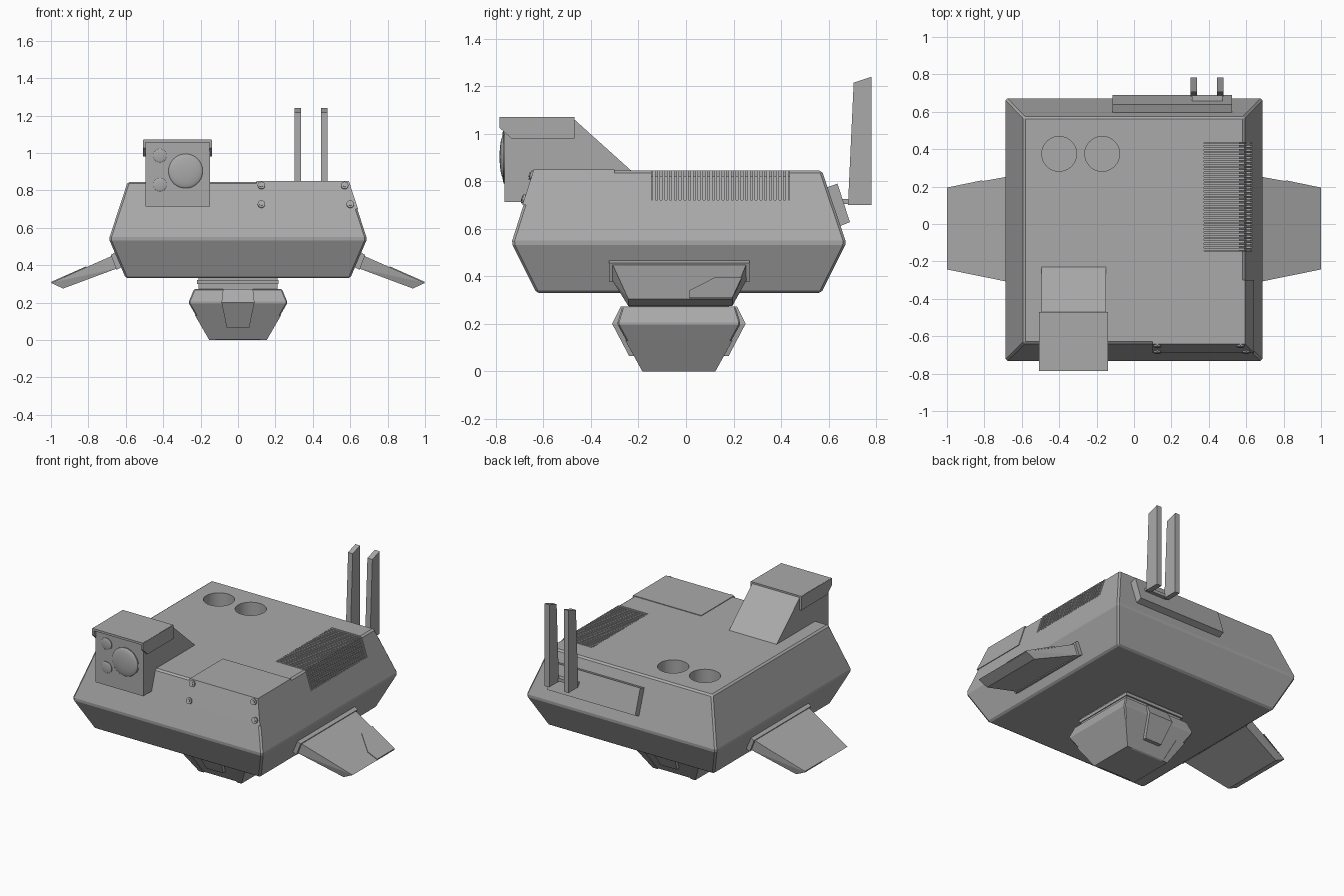
import bpy
import bmesh
from mathutils import Vector

if "Cube" in bpy.data.objects:
    bpy.data.objects.remove(bpy.data.objects["Cube"])

grey = bpy.data.materials.new("hull grey")
colour = (0.4, 0.4, 0.4, 1)
grey.diffuse_color = colour
grey.use_nodes = True
grey.node_tree.nodes["Principled BSDF"].inputs["Base Color"].default_value = colour


def finish(name, bm, smooth=False):
    bmesh.ops.recalc_face_normals(bm, faces=bm.faces)
    mesh = bpy.data.meshes.new(name)
    bm.to_mesh(mesh)
    bm.free()
    mesh.materials.append(grey)
    if smooth:
        mesh.shade_smooth()
    obj = bpy.data.objects.new(name, mesh)
    bpy.context.collection.objects.link(obj)
    return obj


def solid(name, points):
    """Convex solid around the given corners."""
    bm = bmesh.new()
    for p in points:
        bm.verts.new(p)
    bmesh.ops.convex_hull(bm, input=bm.verts)
    bmesh.ops.dissolve_limit(bm, angle_limit=0.01, verts=bm.verts, edges=bm.edges)
    return finish(name, bm)


def loft(name, rings):
    """Stack of rectangles given as z, x0, x1, y0, y1."""
    return solid(name, [(x, y, z) for z, x0, x1, y0, y1 in rings
                        for x in (x0, x1) for y in (y0, y1)])


def box(name, x0, x1, y0, y1, z0, z1):
    return loft(name, [(z0, x0, x1, y0, y1), (z1, x0, x1, y0, y1)])


def extrude(name, profile, axis, spans):
    """Closed profile swept along x (profile is y, z) or y (profile is x, z)."""
    bm = bmesh.new()
    for a, b in spans:
        place = lambda p, t: (t, *p) if axis == "x" else (p[0], t, p[1])
        lo = [bm.verts.new(place(p, a)) for p in profile]
        hi = [bm.verts.new(place(p, b)) for p in profile]
        bm.faces.new(lo)
        bm.faces.new(hi[::-1])
        for i in range(len(lo)):
            j = (i + 1) % len(lo)
            bm.faces.new((lo[i], lo[j], hi[j], hi[i]))
    return finish(name, bm)


def disc(name, centre, direction, radius, height, segments=48):
    bm = bmesh.new()
    bmesh.ops.create_cone(bm, cap_ends=True, segments=segments, radius1=radius,
                          radius2=radius, depth=height)
    obj = finish(name, bm)
    obj.rotation_euler = Vector(direction).to_track_quat("Z", "Y").to_euler()
    obj.location = centre
    return obj


def dome(name, centre, radius, bulge):
    bm = bmesh.new()
    bmesh.ops.create_uvsphere(bm, u_segments=40, v_segments=20, radius=radius)
    obj = finish(name, bm, smooth=True)
    obj.scale = (1, bulge / radius, 1)
    obj.location = centre
    return obj


def apply_all(obj):
    with bpy.context.temp_override(object=obj, active_object=obj, selected_objects=[obj]):
        for m in list(obj.modifiers):
            bpy.ops.object.modifier_apply(modifier=m.name)


def bevel(obj, width):
    m = obj.modifiers.new("Bevel", "BEVEL")
    m.width, m.segments = width, 1


def cut(obj, cutter):
    m = obj.modifiers.new("Cut", "BOOLEAN")
    m.operation, m.object, m.solver = "DIFFERENCE", cutter, "EXACT"
    cutter.hide_render = True


# Main hull with bevelled edges, two round wells and a vent recess
hull = loft("hull", [(0.33, -0.6, 0.6, -0.63, 0.57),
                     (0.54, -0.69, 0.69, -0.735, 0.675),
                     (0.845, -0.59, 0.59, -0.638, 0.572)])
bevel(hull, 0.01)
cutters = [disc("well_cutter", (x, 0.375, 0.845), (0, 0, 1), 0.093, 0.3) for x in (-0.4, -0.17)]
cutters.append(extrude("vent_cutter", [(0.375, 0.9), (0.375, 0.82), (0.565, 0.82),
                                       (0.6, 0.72), (0.7, 0.72), (0.7, 0.9)],
                       "y", [(-0.145, 0.435)]))
for c in cutters:
    cut(hull, c)
bpy.context.view_layer.update()
apply_all(hull)
for c in cutters:
    bpy.data.objects.remove(c)

# Vent slats wrapping over the left shoulder
count = 29
pitch = 0.58 / count
extrude("vent_slats", [(0.37, 0.845), (0.59, 0.845), (0.631, 0.72), (0.6, 0.715),
                       (0.562, 0.815), (0.37, 0.815)], "y",
        [(-0.145 + pitch * (i + 0.2), -0.145 + pitch * (i + 0.8)) for i in range(count)])

# Front corner access panel and its bolts
loft("access_panel", [(0.70, 0.1, 0.642, -0.689, -0.3), (0.849, 0.1, 0.593, -0.641, -0.3)])
slope = (0, -0.305, 0.1)
for x, z in ((0.125, 0.825), (0.57, 0.825), (0.125, 0.725), (0.6, 0.725)):
    y = -0.643 - (0.845 - z) * 0.32
    disc("panel_bolt", (x, y, z), slope, 0.02, 0.016, 16)
    disc("bolt_socket", (x, y, z), slope, 0.011, 0.024, 6)

# Sensor housing, hood and lenses
extrude("sensor_housing", [(-0.765, 0.713), (-0.765, 1.06), (-0.47, 1.06),
                           (-0.22, 0.835), (-0.6, 0.8), (-0.68, 0.713)], "x", [(-0.495, -0.15)])
extrude("hood_sides", [(-0.785, 1.07), (-0.47, 1.07), (-0.47, 0.98),
                       (-0.735, 0.98), (-0.785, 1.025)], "x",
        [(-0.507, -0.494), (-0.152, -0.139)])
box("hood_top", -0.505, -0.141, -0.785, -0.47, 1.057, 1.071)
for name, x, z, r, bulge in (("main_lens", -0.28, 0.903, 0.092, 0.018),
                             ("upper_lens", -0.417, 0.985, 0.036, 0.006),
                             ("lower_lens", -0.417, 0.83, 0.036, 0.006)):
    disc(name + "_rim", (x, -0.765, z), (0, -1, 0), r + 0.004, 0.006)
    dome(name, (x, -0.767, z), r, bulge)

# Rear plate and twin aerials
plate = extrude("rear_plate", [(0.595, 0.775), (0.638, 0.79), (0.69, 0.628), (0.645, 0.61)],
                "x", [(-0.115, 0.525)])
extrude("aerials", [(0.682, 0.70), (0.706, 1.215), (0.782, 1.24), (0.782, 0.70)],
        "x", [(0.303, 0.337), (0.443, 0.479)])
box("aerial_bracket", 0.31, 0.472, 0.64, 0.69, 0.705, 0.725)

# Wings with root collar and a raised tip panel, one per side
for side, s in (("left", 1), ("right", -1)):
    solid(side + "_wing_root", [(s * x, y, z) for x, z in ((0.6, 0.4), (0.635, 0.48),
                                                           (0.68, 0.455), (0.65, 0.375))
                                for y in (-0.325, 0.268)])
    wing = [(s * x, y, z) for x, z in ((0.66, 0.456), (0.64, 0.385)) for y in (-0.312, 0.256)]
    wing += [(s * x, y, z) for x, z in ((1.0, 0.305), (0.935, 0.275)) for y in (-0.243, 0.195)]
    solid(side + "_wing", wing)
    outline = [(0.81, 0.234), (0.81, 0.12), (0.93, 0.015), (0.998, 0.015), (0.998, 0.195)]
    solid(side + "_wing_tip_panel", [(s * x, y, 0.305 + (1 - x) * 0.444 + dz)
                                     for x, y in outline for dz in (-0.003, 0.005)])

# Neck and turret under the hull
box("turret_neck", -0.21, 0.21, -0.24, 0.18, 0.26, 0.335)
box("neck_collar", -0.22, 0.216, -0.25, 0.19, 0.3, 0.32)
turret = loft("turret", [(0, -0.15, 0.15, -0.18, 0.12),
                         (0.2, -0.265, 0.265, -0.29, 0.23),
                         (0.272, -0.235, 0.235, -0.268, 0.208)])
bevel(turret, 0.006)
apply_all(turret)

# Raised blocks on the turret front and back
for name, s in (("turret_front_block", -1), ("turret_back_block", 1)):
    block = [(0.272, 0.08, 0.245), (0.2, 0.088, 0.281), (0.065, 0.06, 0.21)]
    solid(name, [(x, -0.03 + s * y, z) for z, w, d in block
                 for x in (-w, w) for y in (d, 0.12)])

# Lower armour wrapping each turret side
for side, s in (("left", 1), ("right", -1)):
    solid(side + "_turret_armour", [(s * x, y, z) for z, xs, ys in
                                    ((0.13, (0.165, 0.229), (-0.256, 0.196)),
                                     (0.0, (0.12, 0.154), (-0.184, 0.124)))
                                    for x in xs for y in ys])
